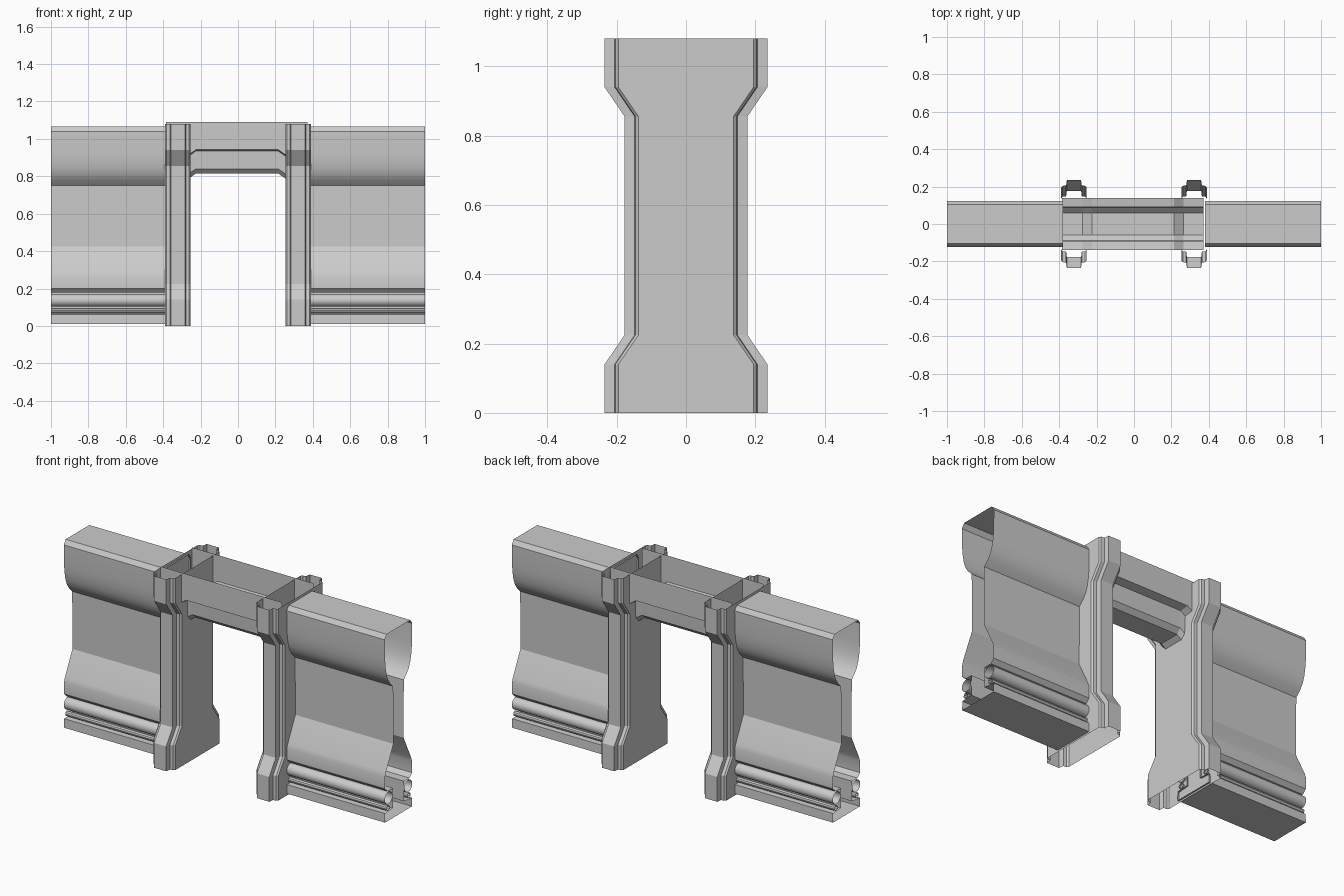
import bpy, math

if "Cube" in bpy.data.objects:
    bpy.data.objects.remove(bpy.data.objects["Cube"])


def loft(name, rings, closed=True, smooth=False):
    """Skin a list of equal-length point rings with quads; ends stay open."""
    n = len(rings[0])
    verts = [p for r in rings for p in r]
    faces = []
    for k in range(len(rings) - 1):
        for i in range(n if closed else n - 1):
            j = (i + 1) % n
            a, b = k * n, (k + 1) * n
            faces.append((a + i, a + j, b + j, b + i))
    me = bpy.data.meshes.new(name)
    me.from_pydata(verts, [], faces)
    ob = bpy.data.objects.new(name, me)
    bpy.context.collection.objects.link(ob)
    bpy.context.view_layer.objects.active = ob
    bpy.ops.object.select_all(action='DESELECT')
    ob.select_set(True)
    bpy.ops.object.mode_set(mode='EDIT')
    bpy.ops.mesh.select_all(action='SELECT')
    bpy.ops.mesh.normals_make_consistent(inside=False)
    bpy.ops.object.mode_set(mode='OBJECT')
    if smooth:
        bpy.ops.object.shade_smooth_by_angle(angle=math.radians(25))
    return ob


def both_sides(half):
    """Mirror a half profile (first coordinate > 0) into a full loop."""
    return half + [(-a, b) for a, b in reversed(half) if a > 1e-6]


# Wall cross-section (y, z): rounded head, thin web, flared skirt, pipe recess, base
wall_half = [(0, 1.065), (0.105, 1.065), (0.122, 1.04), (0.12, 0.93),
             (0.115, 0.88), (0.107, 0.84), (0.094, 0.805), (0.075, 0.778),
             (0.047, 0.75), (0.045, 0.425), (0.112, 0.29), (0.12, 0.265),
             (0.12, 0.20), (0.098, 0.178), (0.05, 0.178), (0.05, 0.065),
             (0.118, 0.06), (0.12, 0.01), (0, 0.01)]
wall_loop = both_sides(wall_half)

# Pillar: plan outline pushed in and out by the height profile (half depth, z)
pillar_profile = [(0.235, 0), (0.235, 0.14), (0.177, 0.225),
                  (0.177, 0.855), (0.235, 0.94), (0.235, 1.08)]


def pillar_ring(cx, d, z):
    half = [(0.068, d - 0.040), (0.060, d - 0.031), (0.042, d - 0.029),
            (0.038, d)]
    quarter = [(x, y) for x, y in half]
    front = quarter + [(-x, y) for x, y in reversed(quarter)]
    loop = front + [(-x, -y) for x, y in front]
    return [(cx + x, y, z) for x, y in loop]


for side, s in (("left", -1), ("right", 1)):
    # Parapet wall
    loft("wall_" + side,
         [[(s * x, y, z) for y, z in wall_loop] for x in (0.38, 1.0)],
         smooth=True)

    # Open pipes along both faces of the wall
    for face, f in (("front", -1), ("back", 1)):
        for kind, y, z, r, n in (("large", 0.088, 0.137, 0.034, 16),
                                 ("small", 0.094, 0.082, 0.015, 10)):
            circle = [(f * y + r * math.cos(2 * math.pi * i / n),
                       z + r * math.sin(2 * math.pi * i / n))
                      for i in range(n)]
            loft(f"{kind}_pipe_{side}_{face}",
                 [[(s * x, a, b) for a, b in circle] for x in (0.38, 1.0)],
                 smooth=True)

    # Flared hollow pillar
    loft("pillar_" + side,
         [pillar_ring(s * 0.321, d, z) for d, z in pillar_profile])

# Lintel trough: stepped section that drops where it meets the pillars
beam_half = [(0, 0.815), (0.06, 0.815), (0.085, 0.84), (0.09, 0.935),
             (0.14, 0.942), (0.14, 1.09)]
beam = [(-y, z) for y, z in reversed(beam_half) if y > 0] + beam_half
stations = [(-0.385, 0.035), (-0.275, 0.035), (-0.225, 0),
            (0.215, 0), (0.265, 0.035), (0.372, 0.035)]
loft("lintel",
     [[(x, y, z if z > 1 else z - drop) for y, z in beam]
      for x, drop in stations], closed=False)
